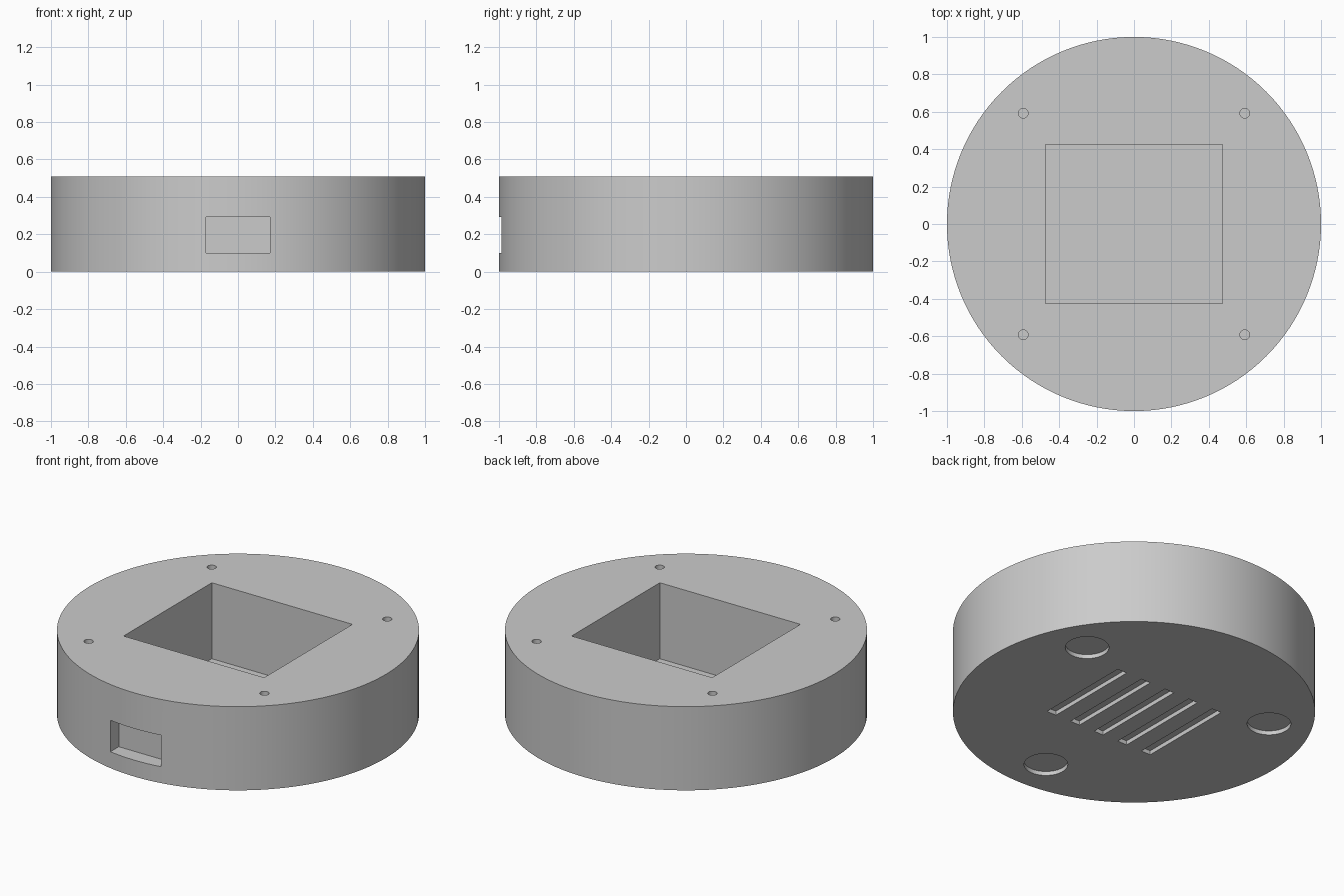
import bpy, bmesh, math
from mathutils import Matrix, Vector

if "Cube" in bpy.data.objects:
    bpy.data.objects.remove(bpy.data.objects["Cube"])

HEIGHT = 0.51
FLOOR = 0.047      # thickness left under the central pocket
RECESS = 0.025     # depth of the shallow cuts underneath
OVER = 0.05        # how far cutters stick out of the body

grey = bpy.data.materials.new("plain_grey")
grey.diffuse_color = (0.60, 0.60, 0.60, 1)
grey.use_nodes = True
grey.node_tree.nodes["Principled BSDF"].inputs["Base Color"].default_value = grey.diffuse_color


def add_box(bm, lo, hi):
    lo, hi = Vector(lo), Vector(hi)
    m = Matrix.Translation((lo + hi) / 2) @ Matrix.Diagonal((*(hi - lo), 1))
    bmesh.ops.create_cube(bm, size=1, matrix=m)


def add_cylinder(bm, x, y, z0, z1, r, segments):
    bmesh.ops.create_cone(bm, cap_ends=True, segments=segments, radius1=r, radius2=r,
                          depth=z1 - z0, matrix=Matrix.Translation((x, y, (z0 + z1) / 2)))


def make_object(name, bm):
    mesh = bpy.data.meshes.new(name)
    bm.to_mesh(mesh)
    bm.free()
    mesh.materials.append(grey)
    obj = bpy.data.objects.new(name, mesh)
    bpy.context.collection.objects.link(obj)
    return obj


# Round body
bm = bmesh.new()
add_cylinder(bm, 0, 0, 0, HEIGHT, 1, 128)
body = make_object("round_base", bm)

# All openings, gathered in one cutter
bm = bmesh.new()

# Central pocket
add_box(bm, (-0.474, -0.425, FLOOR), (0.474, 0.425, HEIGHT + OVER))

# Front port
add_box(bm, (-0.17, -1 - OVER, 0.10), (0.17, -0.905, 0.292))

# Screw holes in the top
for sx in (-1, 1):
    for sy in (-1, 1):
        add_cylinder(bm, 0.592 * sx, 0.592 * sy, HEIGHT - 0.2, HEIGHT + OVER, 0.026, 24)

# Round foot recesses underneath
for deg in (30, 150, 270):
    a = math.radians(deg)
    add_cylinder(bm, 0.757 * math.cos(a), 0.757 * math.sin(a), -OVER, RECESS, 0.121, 48)

# Row of grooves underneath
for i in range(-2, 3):
    x = 0.17 * i
    add_box(bm, (x - 0.032, -0.304, -OVER), (x + 0.032, 0.304, RECESS))

cutter = make_object("opening_cutter", bm)
cutter.hide_render = True

# Cut the openings and smooth the round walls
mod = body.modifiers.new("openings", 'BOOLEAN')
mod.operation = 'DIFFERENCE'
mod.solver = 'EXACT'
mod.object = cutter
bpy.context.view_layer.objects.active = body
body.select_set(True)
bpy.ops.object.modifier_apply(modifier=mod.name)
bpy.data.objects.remove(cutter)
bpy.ops.object.shade_smooth_by_angle(angle=math.radians(30))
